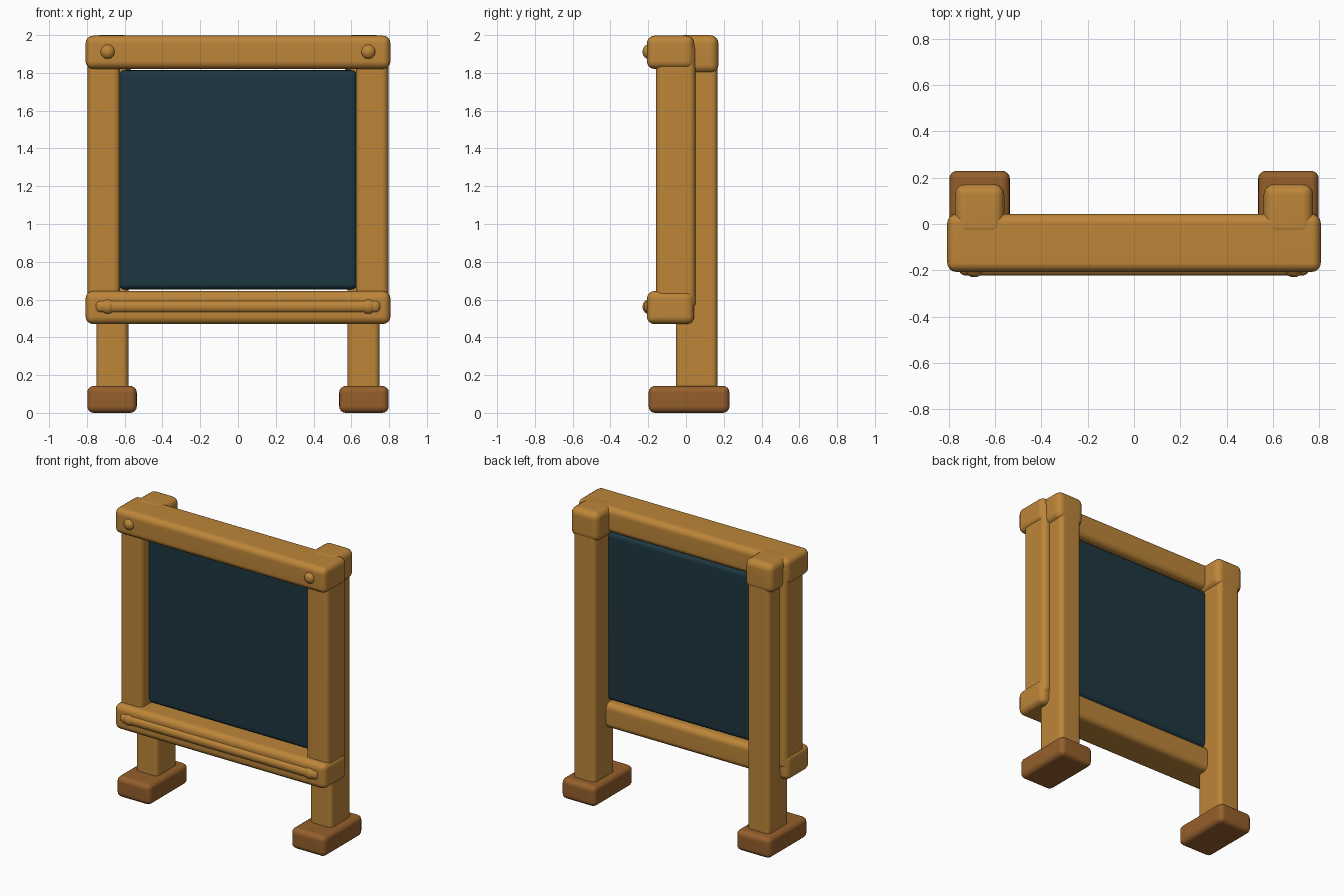
import bpy, bmesh, math
from mathutils import Matrix

if "Cube" in bpy.data.objects:
    bpy.data.objects.remove(bpy.data.objects["Cube"])


def make_material(name, colour):
    mat = bpy.data.materials.new(name)
    mat.diffuse_color = (*colour, 1)
    mat.use_nodes = True
    mat.node_tree.nodes["Principled BSDF"].inputs["Base Color"].default_value = mat.diffuse_color
    return mat


WOOD = make_material("honey wood", (0.51, 0.237, 0.041))
DARK = make_material("dark wood", (0.30, 0.115, 0.025))
SLATE = make_material("slate blue", (0.0125, 0.037, 0.053))


def finish(bm, name, mat):
    mesh = bpy.data.meshes.new(name)
    bm.to_mesh(mesh)
    bm.free()
    mesh.materials.append(mat)
    obj = bpy.data.objects.new(name, mesh)
    bpy.context.collection.objects.link(obj)
    for poly in mesh.polygons:
        poly.use_smooth = True
    return obj


def block(name, x, y, z, mat, bevel=0.035):
    """Rounded box between (min, max) pairs on each axis."""
    bm = bmesh.new()
    bmesh.ops.create_cube(bm, size=1)
    for v in bm.verts:
        for i, (lo, hi) in enumerate((x, y, z)):
            v.co[i] = lo + (v.co[i] + 0.5) * (hi - lo)
    bmesh.ops.bevel(bm, geom=bm.edges[:], offset=bevel, segments=4,
                    profile=0.5, affect='EDGES')
    obj = finish(bm, name, mat)
    mod = obj.modifiers.new("even shading", 'WEIGHTED_NORMAL')
    mod.keep_sharp = True
    return obj


def peg(name, x, z):
    """Domed dowel end on the front of a rail."""
    bm = bmesh.new()
    bmesh.ops.create_uvsphere(bm, u_segments=20, v_segments=12, radius=1,
                              matrix=Matrix.Translation((x, -0.195, z))
                              @ Matrix.Diagonal((0.04, 0.035, 0.04, 1)))
    return finish(bm, name, WOOD)


# Horizontal rails
block("top_rail", (-0.807, 0.807), (-0.207, 0.043), (1.821, 1.997), WOOD, 0.04)
block("bottom_rail", (-0.807, 0.807), (-0.207, 0.043), (0.47, 0.645), WOOD, 0.04)

# Writing panel
block("chalk_panel", (-0.63, 0.63), (-0.092, 0.017), (0.654, 1.814), SLATE, 0.03)

# Thin ledge on the lower rail
block("chalk_ledge", (-0.757, 0.757), (-0.223, -0.15), (0.529, 0.597), WOOD, 0.03)

# Mirrored side parts
for side, s in (("left", -1), ("right", 1)):
    def span(a, b):
        return tuple(sorted((s * a, s * b)))
    block(f"{side}_stile", span(0.624, 0.796), (-0.16, 0.051), (0.55, 1.96), WOOD)
    block(f"{side}_post", span(0.58, 0.75), (-0.054, 0.167), (0.03, 1.95), WOOD, 0.03)
    block(f"{side}_post_cap", span(0.56, 0.774), (-0.055, 0.172), (1.798, 2.0), WOOD, 0.045)
    block(f"{side}_foot", span(0.536, 0.798), (-0.198, 0.23), (0.0, 0.143), DARK)
    peg(f"{side}_top_peg", s * 0.69, 1.912)
    peg(f"{side}_bottom_peg", s * 0.69, 0.562)
